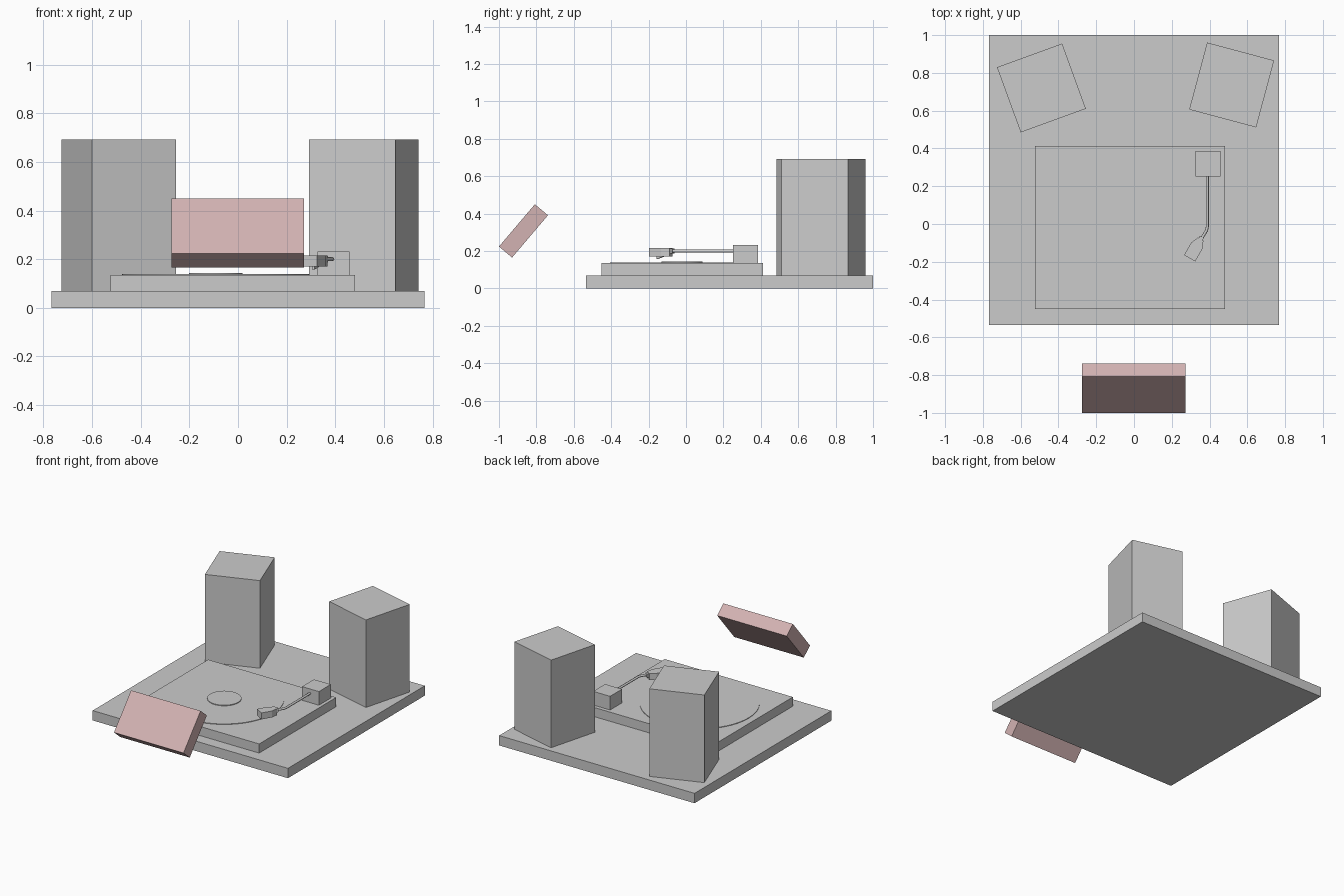
import bpy, bmesh, math
from mathutils import Matrix, Vector

if "Cube" in bpy.data.objects:
    bpy.data.objects.remove(bpy.data.objects["Cube"])


def prism(name, outline, z0, z1, matrix=Matrix()):
    """Closed solid: a counter-clockwise outline extruded from z0 to z1."""
    bm = bmesh.new()
    face = bm.faces.new([bm.verts.new((x, y, z0)) for x, y in outline])
    out = bmesh.ops.extrude_face_region(bm, geom=[face], use_keep_orig=True)
    top = [g for g in out["geom"] if isinstance(g, bmesh.types.BMVert)]
    bmesh.ops.translate(bm, verts=top, vec=(0, 0, z1 - z0))
    bmesh.ops.recalc_face_normals(bm, faces=bm.faces)
    mesh = bpy.data.meshes.new(name)
    bm.to_mesh(mesh)
    bm.free()
    obj = bpy.data.objects.new(name, mesh)
    bpy.context.collection.objects.link(obj)
    obj.matrix_world = matrix
    return obj


def rect(x0, x1, y0, y1):
    return [(x0, y0), (x1, y0), (x1, y1), (x0, y1)]


def disc(name, x, y, radius, z0, z1):
    bpy.ops.mesh.primitive_cylinder_add(vertices=64, radius=radius, depth=z1 - z0,
                                        location=(x, y, (z0 + z1) / 2))
    obj = bpy.context.object
    obj.name = name
    bpy.ops.object.shade_smooth_by_angle()
    return obj


# Table board and turntable deck
prism("base_board", rect(-0.767, 0.767, -0.535, 1.0), 0, 0.07)
prism("turntable_deck", rect(-0.524, 0.482, -0.451, 0.413), 0.07, 0.135)

# Two speakers turned toward the listener
S = 0.1835
for name, x, y, angle in (("speaker_left", -0.49, 0.72, 20), ("speaker_right", 0.517, 0.736, -15)):
    prism(name, rect(-S, S, -S, S), 0.07, 0.692,
          Matrix.Translation((x, y, 0)) @ Matrix.Rotation(math.radians(angle), 4, 'Z'))

# Record and its label
disc("record", -0.092, -0.022, 0.385, 0.135, 0.139)
disc("record_label", -0.092, -0.022, 0.11, 0.139, 0.144)

# Tonearm: pivot block and bent tube
prism("tonearm_pivot", rect(0.326, 0.459, 0.252, 0.386), 0.135, 0.232)
curve = bpy.data.curves.new("tonearm_tube", 'CURVE')
curve.dimensions = '3D'
curve.bevel_depth = 0.008
curve.bevel_resolution = 2
curve.use_fill_caps = True
path = [(0.388, 0.26), (0.388, -0.015), (0.384, -0.034), (0.35, -0.09)]
spline = curve.splines.new('POLY')
spline.points.add(len(path) - 1)
for point, (x, y) in zip(spline.points, path):
    point.co = (x, y, 0.2, 1)
bpy.context.collection.objects.link(bpy.data.objects.new("tonearm_tube", curve))

# Head shell: local -y points along the bent end of the arm
head = Matrix.Translation((0.353, -0.08, 0)) @ Matrix.Rotation(math.radians(-30), 4, 'Z')
prism("head_shell", [(-0.034, -0.117), (0.034, -0.117), (0.034, -0.042),
                     (0.017, 0), (-0.017, 0), (-0.034, -0.042)], 0.17, 0.216, head)
prism("head_collar", rect(-0.012, 0.012, -0.005, 0.014), 0.187, 0.213, head)

# Stylus: slanted wedge profile in local y/z, extruded across x
across = Matrix(((0, 0, 1, 0), (1, 0, 0, 0), (0, 1, 0, 0), (0, 0, 0, 1)))
prism("stylus", [(-0.087, 0.157), (-0.075, 0.16), (-0.04, 0.172), (-0.085, 0.172)],
      -0.006, 0.006, head @ across)

# Tilted record sleeve floating in front
sleeve = prism("record_sleeve", [(-0.93, 0.165), (-0.738, 0.391), (-0.808, 0.45), (-1.0, 0.224)],
               -0.274, 0.272, across)
mat = bpy.data.materials.new("dusty_rose")
mat.diffuse_color = (0.65, 0.45, 0.45, 1)
mat.use_nodes = True
mat.node_tree.nodes["Principled BSDF"].inputs["Base Color"].default_value = mat.diffuse_color
sleeve.data.materials.append(mat)
